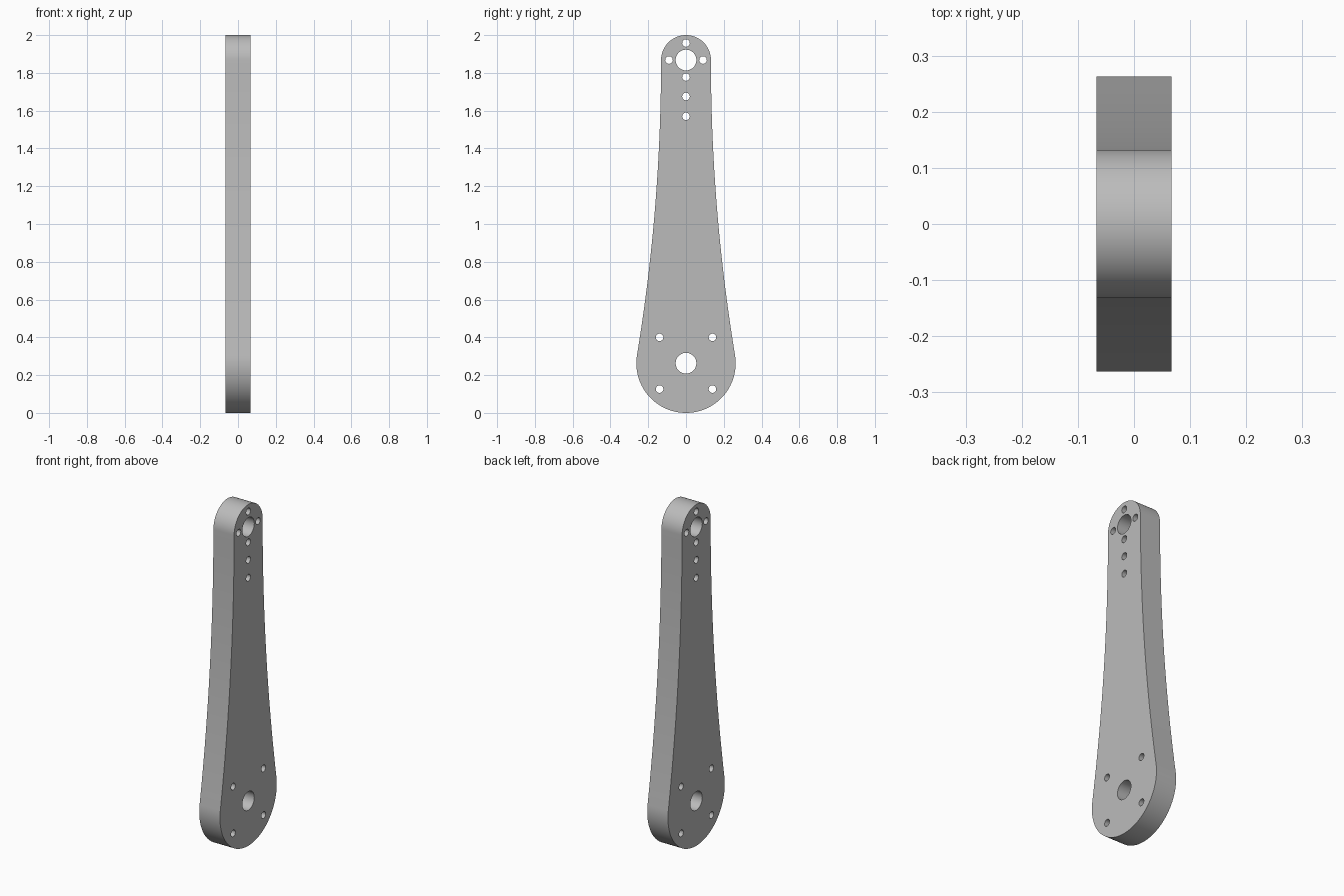
import bpy, bmesh
from math import sin, cos, pi, hypot, atan2, radians

cube = bpy.data.objects.get("Cube")
if cube:
    bpy.data.objects.remove(cube)

HALF_THICK = 0.067
LOW_R, TOP_R = 0.263, 0.132
LOW_Z, TOP_Z = LOW_R, 2 - TOP_R


def arc(y, z, r, start, end, steps):
    """Points on an arc in the plate's plane, angles in radians."""
    return [(y + r * cos(start + (end - start) * i / steps),
             z + r * sin(start + (end - start) * i / steps))
            for i in range(steps + 1)]


# Concave flank: upright at the top round, tangent to the bottom round
span = TOP_Z - LOW_Z
diff = LOW_R - TOP_R
flank_r = (span ** 2 + TOP_R ** 2 - LOW_R ** 2) / (2 * diff)
flank_y = TOP_R + flank_r
tangent = atan2(span, flank_y)

right_flank = arc(flank_y, TOP_Z, flank_r, pi + tangent, pi, 24)
left_flank = [(-y, z) for y, z in reversed(right_flank)]
outline = (right_flank[:-1] + arc(0, TOP_Z, TOP_R, 0, pi, 40)
           + left_flank[1:-1]
           + arc(0, LOW_Z, LOW_R, pi - tangent, 2 * pi + tangent, 64)[:-1])

# Bores and bolt holes as (y, z, radius)
BORE, BOLT = 0.055, 0.02
holes = [(0, LOW_Z, BORE), (0, TOP_Z, BORE)]
holes += [(sy * 0.14, LOW_Z + sz * 0.137, BOLT) for sy in (-1, 1) for sz in (-1, 1)]
holes += [(sy * 0.09, TOP_Z, BOLT) for sy in (-1, 1)]
holes += [(0, z, BOLT) for z in (1.958, 1.778, 1.675, 1.57)]

# Flat profile with holes, extruded to the plate thickness
curve = bpy.data.curves.new("arm_profile", "CURVE")
curve.dimensions = "2D"
curve.fill_mode = "BOTH"
curve.extrude = HALF_THICK
loops = [outline] + [arc(y, z, r, 0, 2 * pi, 32)[:-1] for y, z, r in holes]
for loop in loops:
    spline = curve.splines.new("POLY")
    spline.points.add(len(loop) - 1)
    for point, (y, z) in zip(spline.points, loop):
        point.co = (y, z, 0, 1)
    spline.use_cyclic_u = True

arm = bpy.data.objects.new("lever_arm", curve)
bpy.context.collection.objects.link(arm)
arm.rotation_euler = (radians(90), 0, radians(90))
bpy.ops.object.select_all(action="DESELECT")
arm.select_set(True)
bpy.context.view_layer.objects.active = arm
bpy.ops.object.convert(target="MESH")
arm = bpy.context.object
bpy.ops.object.transform_apply(location=False, rotation=True, scale=False)

# Weld the caps to the walls
bm = bmesh.new()
bm.from_mesh(arm.data)
bmesh.ops.remove_doubles(bm, verts=bm.verts, dist=0.0001)
bmesh.ops.recalc_face_normals(bm, faces=bm.faces)
bm.to_mesh(arm.data)
bm.free()
bpy.ops.object.shade_smooth_by_angle(angle=radians(30))

# Plain grey metal
grey = bpy.data.materials.new("plain grey")
grey.use_nodes = True
colour = (0.5, 0.5, 0.5, 1)
grey.diffuse_color = colour
grey.node_tree.nodes["Principled BSDF"].inputs["Base Color"].default_value = colour
arm.data.materials.clear()
arm.data.materials.append(grey)
